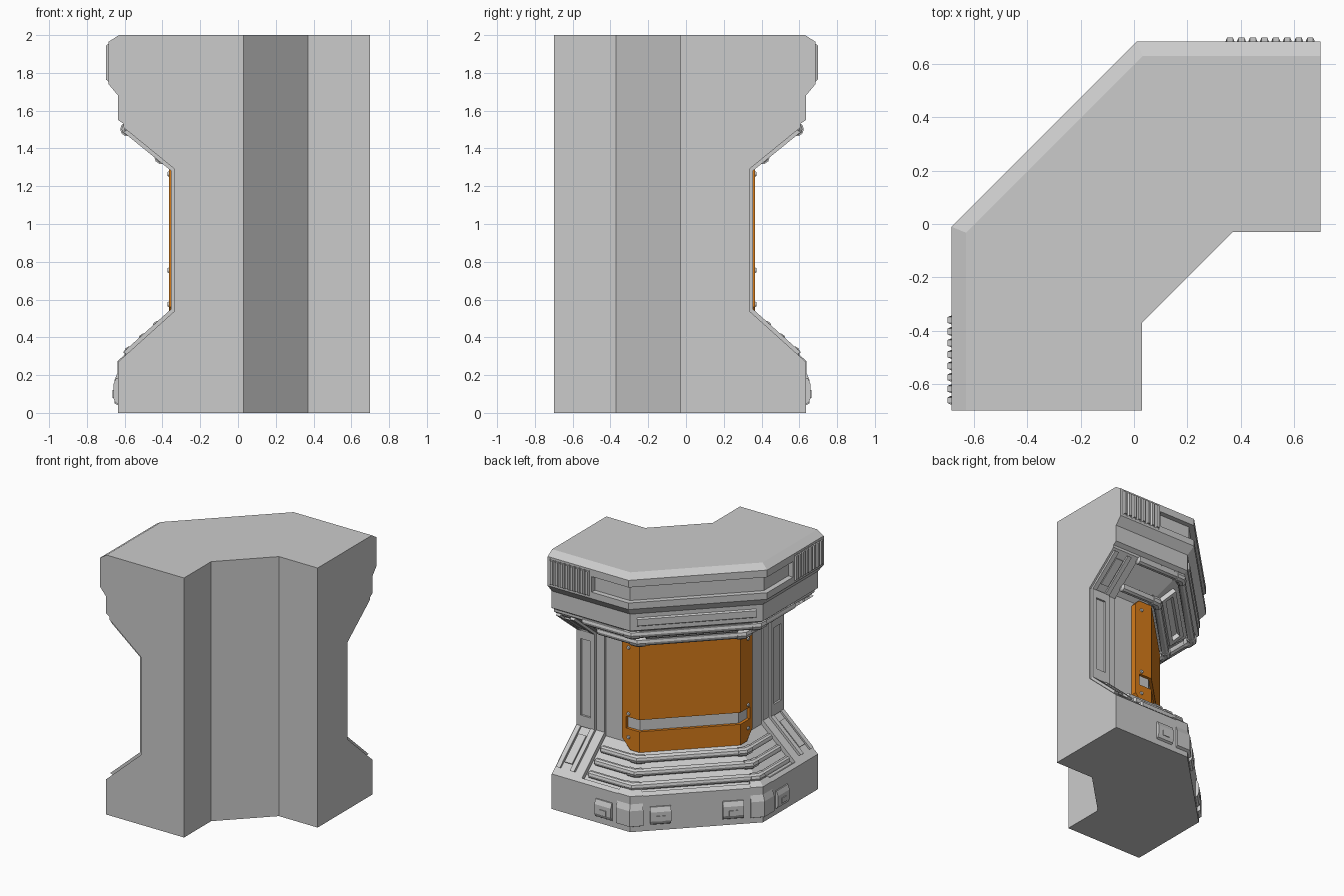
import bpy, bmesh
from mathutils import Vector

if "Cube" in bpy.data.objects:
    bpy.data.objects.remove(bpy.data.objects["Cube"])

# Stations: map inward offset d from the outer wall to a plan position
def leg(y): return lambda d: (-0.685 + d, y)
def diag(t): return lambda d: (-0.3375 + 0.707 * d + t, 0.3375 - 0.707 * d + t)
def corner(d): return (-0.685 + d, -0.01 - 0.414 * d)
def mir(st):
    def f(d):
        x, y = st(d)
        return (-y, -x)
    return f

orange = bpy.data.materials.new("orange_paint")
orange.diffuse_color = (0.68, 0.2, 0.01, 1)
orange.use_nodes = True
orange.node_tree.nodes["Principled BSDF"].inputs["Base Color"].default_value = orange.diffuse_color

def finish(name, bm, mat=None):
    bmesh.ops.recalc_face_normals(bm, faces=bm.faces)
    me = bpy.data.meshes.new(name)
    bm.to_mesh(me)
    bm.free()
    ob = bpy.data.objects.new(name, me)
    bpy.context.collection.objects.link(ob)
    if mat:
        me.materials.append(mat)
    return ob

def add(bm, sections):
    rings = [[bm.verts.new((*st(d), z)) for d, z in prof] for st, prof in sections]
    n = len(rings[0])
    for a, b in zip(rings, rings[1:]):
        for i in range(n):
            j = (i + 1) % n
            bm.faces.new((a[i], a[j], b[j], b[i]))
    bm.faces.new(rings[0])
    bm.faces.new(rings[-1])

def sweep(name, groups, both=False, mat=None):
    """Each group is a list of (station, profile); both adds the diagonal mirror."""
    bm = bmesh.new()
    for g in groups:
        add(bm, g)
        if both:
            add(bm, [(mir(s), p) for s, p in g])
    return finish(name, bm, mat)

def around(end_secs, prof):
    """Symmetric run: leg sections, both corners, mirrored leg sections."""
    return (end_secs + [(corner, prof), (mir(corner), prof)]
            + [(mir(s), p) for s, p in reversed(end_secs)])

def rect(d0, d1, z0, z1): return [(d0, z0), (d1, z0), (d1, z1), (d0, z1)]
def zb(d): return 0.54 - (0.35 - d) * 0.9      # lower ramp height
def zt(d): return 1.29 + (0.35 - d) * 0.815    # upper ramp height

# Main body: plan outline lofted through the wall profile
wall = [(.05, 0), (.05, .27), (.35, .54), (.35, 1.29), (.08, 1.51), (.08, 1.53),
        (.05, 1.55), (.05, 1.68), (0, 1.74), (0, 1.965), (.055, 2)]
bm = bmesh.new()
rings = []
for d, z in wall:
    half = [leg(-.70)(d), corner(d)]
    pts = half + [(-y, -x) for x, y in reversed(half)]
    pts += [(.70, -.03), (.37, -.03), (.03, -.37), (.03, -.70)]
    rings.append([bm.verts.new((x, y, z)) for x, y in pts])
for a, b in zip(rings, rings[1:]):
    for i in range(8):
        j = (i + 1) % 8
        bm.faces.new((a[i], a[j], b[j], b[i]))
bm.faces.new(rings[0])
bm.faces.new(rings[-1])
body = finish("wall_body", bm)

# Cut the cornice slot and the shallow recess that holds panel and pipes
slot = rect(-.05, .04, 1.79, 1.91)
recess = [(.06, .33), (.075, .2925), (.105, .275), (.365, .508), (.365, 1.33),
          (.11, 1.54), (.085, 1.506), (.06, 1.47)]
for prof, y in ((slot, -.325), (recess, -.46)):
    cut = sweep("cutter", [around([(leg(y), prof)], prof)])
    cut.hide_render = True
    mod = body.modifiers.new("cut", 'BOOLEAN')
    mod.object = cut
    mod.solver = 'EXACT'
    bpy.context.view_layer.objects.active = body
    bpy.ops.object.modifier_apply(modifier="cut")
    bpy.data.objects.remove(cut)

# Cornice vent ribs
ribs = []
for i in range(8):
    y = -.36 - .043 * i
    ribs.append([(leg(y - .018), rect(.003, .01, 1.75, 1.955)),
                 (leg(y - .011), rect(-.014, .01, 1.765, 1.945)),
                 (leg(y + .011), rect(-.014, .01, 1.765, 1.945)),
                 (leg(y + .018), rect(.003, .01, 1.75, 1.955))])
sweep("vent_ribs", ribs, True)

# Ledge bar under the cornice, diagonal side only
bar = [(.06, 1.575), (.038, 1.59), (.038, 1.64), (.06, 1.655)]
sweep("ledge_bar", [[(diag(-.30), bar), (diag(.30), bar)]])

# Orange wrap-around panel: upper plate, lower plate, end tabs
D0, D1 = .40, .32
up, low = rect(D0, D1, .73, 1.335), rect(D0, D1, .48, .64)
tab = rect(D0, D1, .64, .73)
sweep("orange_panel", [
    around([(leg(-.29), rect(D0, D1, .73, 1.30)), (leg(-.26), up)], up),
    around([(leg(-.29), rect(D0, D1, .56, .64)), (leg(-.22), low)], low)], mat=orange)
sweep("orange_tabs", [[(leg(-.29), tab), (leg(-.255), tab)]], True, orange)
strip = rect(D0, .342, .64, .73)
sweep("panel_grey_strip", [around([(leg(-.256), strip)], strip)])

# Panel bolts
bm = bmesh.new()
for z in (1.265, .755, .575):
    for s in (leg(-.235), mir(leg(-.235))):
        x, y = s(D1)
        axis = Vector((-1, 0, 0)) if x < 0 else Vector((0, 1, 0))
        m = axis.to_track_quat('Z', 'Y').to_matrix().to_4x4()
        m.translation = (x, y, z)
        bmesh.ops.create_cone(bm, cap_ends=True, segments=12, radius1=.017,
                              radius2=.011, depth=.016, matrix=m)
finish("panel_bolts", bm)

# Raised trim strip following the wall profile near each leg end
def trim(o):
    return [(.09 - .67 * o, zb(.09) + .74 * o), (.35 - o, .54 + .45 * o),
            (.35 - o, 1.29 - .4 * o), (.09 - .63 * o, zt(.09) - .77 * o),
            (.11, zt(.11) + .02), (.38, 1.3), (.38, .53), (.11, zb(.11) - .02)]
def plate(d0, d1, o, up, base=0):
    f, s, k = (zt, -1, .63) if up else (zb, 1, .67)
    return [(d - k * h, f(d) + s * .75 * h)
            for d, h in ((d0, base), (d1, base), (d1, o), (d0, o))]
def span(a, b, p): return [(leg(a), p), (leg(b), p)]
sweep("leg_trim", [
    span(-.685, -.65, trim(.02)), span(-.565, -.53, trim(.02)), span(-.65, -.565, trim(.005)),
    span(-.65, -.565, rect(.33, .36, .545, .63)), span(-.65, -.565, rect(.33, .36, 1.22, 1.285)),
    span(-.64, -.575, plate(.13, .30, .016, False)),
    span(-.64, -.575, plate(.13, .30, .016, True))], True)

# Open frame between the upper pipes on the diagonal overhang
h0, h1, hm = (plate(.14, .165, -.008, True, -.05), plate(.215, .24, -.008, True, -.05),
              plate(.14, .24, -.008, True, -.05))
sweep("overhang_frame", [
    [(diag(-.23), h0), (diag(.23), h0)], [(diag(-.23), h1), (diag(.23), h1)],
    [(diag(-.23), hm), (diag(-.20), hm)], [(diag(.20), hm), (diag(.23), hm)]])

# Pipes wrapping the ramps, with thicker elbow collars
def pipe(name, stations, d, z, r, taper=True):
    cu = bpy.data.curves.new(name, 'CURVE')
    cu.dimensions = '3D'
    cu.bevel_depth = r
    cu.bevel_resolution = 3
    cu.use_fill_caps = True
    sp = cu.splines.new('POLY')
    sp.points.add(len(stations) - 1)
    for p, s in zip(sp.points, stations):
        p.co = (*s(d), z, 1)
    if taper:
        sp.points[0].radius = sp.points[-1].radius = .5
    ob = bpy.data.objects.new(name, cu)
    bpy.context.collection.objects.link(ob)
    bpy.ops.object.select_all(action='DESELECT')
    ob.select_set(True)
    bpy.context.view_layer.objects.active = ob
    bpy.ops.object.convert(target='MESH')
    bpy.ops.object.shade_smooth_by_angle()

runs = [("lower_pipe", d, zb(d) - .008, .028, -.43) for d in (.265, .19, .115)]
runs += [("upper_pipe", d, zt(d) + .008, .032, -.47) for d in (.10, .28)]
for name, d, z, r, y in runs:
    half = [leg(y), leg(y + .015), corner]
    pipe(name, half + [mir(s) for s in reversed(half)], d, z, r)
    cy = corner(d)[1]
    ct = sum(corner(d)) / 2
    elbow = [leg(cy - .05), corner, diag(ct + .035)]
    pipe(name + "_elbow", elbow, d, z, r * 1.2, False)
    pipe(name + "_elbow", [mir(s) for s in elbow], d, z, r * 1.2, False)

# Base clips and corner guards
clip = [(.06, .04), (.035, .055), (.025, .08), (.025, .15), (.04, .185), (.06, .185)]
nub = rect(.02, .03, .08, .12)
sweep("base_clips", [span(-.32, -.18, clip), span(-.28, -.22, nub),
                     [(diag(-.235), clip), (diag(-.13), clip)],
                     [(diag(-.205), nub), (diag(-.16), nub)]], True)
guard = [(.07, .03), (.03, .05), (.03, .17), (.048, .215), (.048, .275), (.085, .308), (.12, .28)]
sweep("corner_guards", [[(leg(-.14), guard), (corner, guard), (diag(-.27), guard)]], True)
